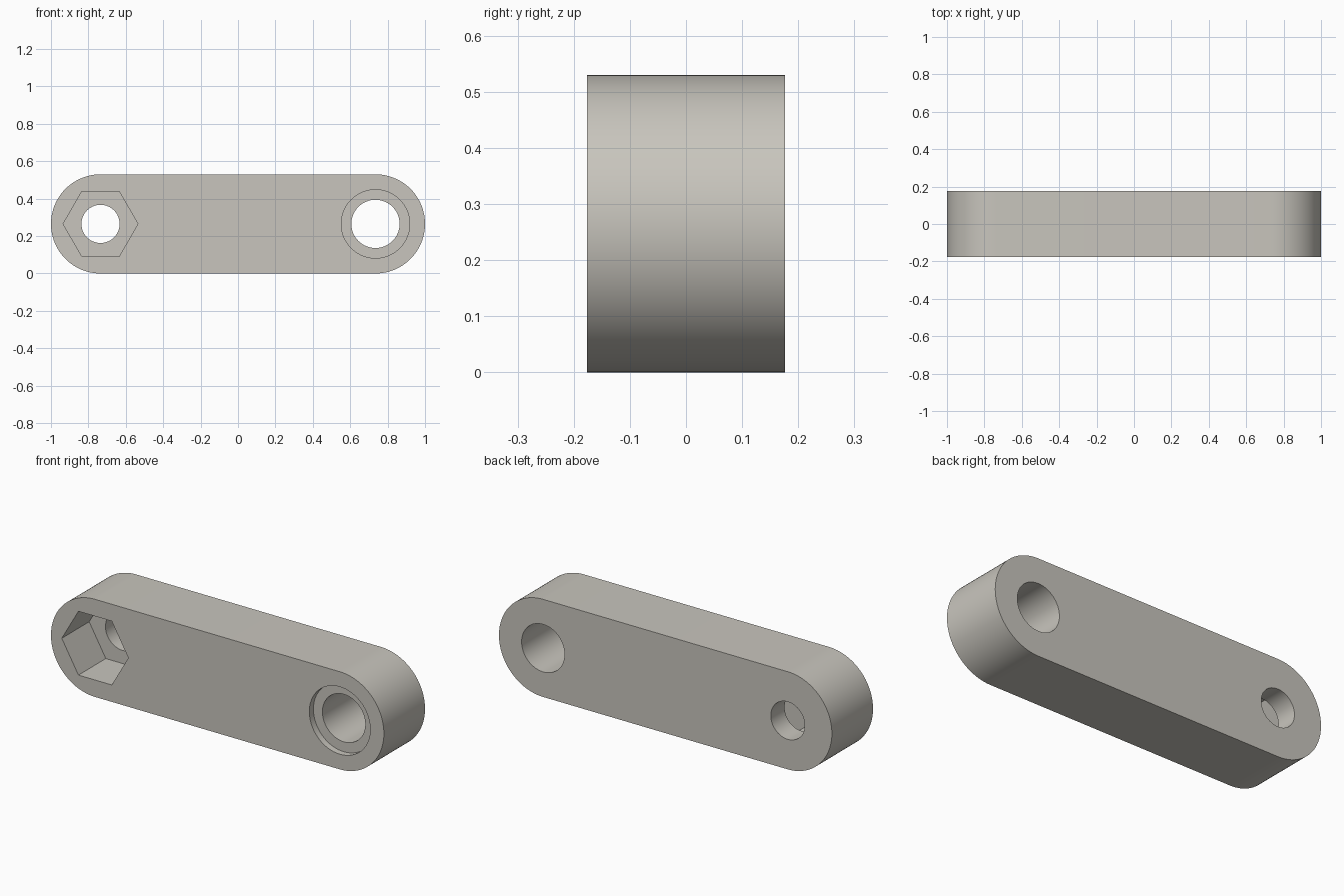
import bpy, bmesh, math

if "Cube" in bpy.data.objects:
    bpy.data.objects.remove(bpy.data.objects["Cube"])

R = 0.265            # end radius, also half the height
CX = 0.735           # hole centre distance from the middle
HALF = 0.1765        # half thickness
OUT = 0.05           # cutter overshoot


def arc(cx, r, n, start=0.0, sweep=2 * math.pi, closed=False):
    """Points (x, z) on an arc around a hole centre."""
    count = n + 1 if closed else n
    return [(cx + r * math.cos(start + sweep * i / n),
             R + r * math.sin(start + sweep * i / n)) for i in range(count)]


def prism(name, profile, y0, y1):
    """Extrude an (x, z) profile from y0 to y1."""
    bm = bmesh.new()
    face = bm.faces.new([bm.verts.new((x, y0, z)) for x, z in profile])
    ext = bmesh.ops.extrude_face_region(bm, geom=[face])
    moved = [v for v in ext["geom"] if isinstance(v, bmesh.types.BMVert)]
    bmesh.ops.translate(bm, verts=moved, vec=(0, y1 - y0, 0))
    bmesh.ops.recalc_face_normals(bm, faces=bm.faces)
    mesh = bpy.data.meshes.new(name)
    bm.to_mesh(mesh)
    bm.free()
    obj = bpy.data.objects.new(name, mesh)
    bpy.context.collection.objects.link(obj)
    return obj


# Rounded link bar
outline = (arc(CX, R, 48, -math.pi / 2, math.pi, True)
           + arc(-CX, R, 48, math.pi / 2, math.pi, True))
link = prism("link_bar", outline, -HALF, HALF)

# Nut pocket, bolt hole, bearing hole and its shallow counterbore
cutters = [
    prism("nut_pocket_cutter", arc(-CX, 0.2, 6), -HALF - OUT, -HALF + 0.235),
    prism("bolt_hole_cutter", arc(-CX, 0.102, 64), -HALF - OUT, HALF + OUT),
    prism("counterbore_cutter", arc(CX, 0.183, 64), -HALF - OUT, -HALF + 0.035),
    prism("bearing_hole_cutter", arc(CX, 0.129, 64), -HALF - OUT, HALF + OUT),
]
bpy.context.view_layer.objects.active = link
link.select_set(True)
for cutter in cutters:
    cutter.hide_render = True
    mod = link.modifiers.new(cutter.name, "BOOLEAN")
    mod.operation = "DIFFERENCE"
    mod.solver = "EXACT"
    mod.object = cutter
    bpy.ops.object.modifier_apply(modifier=mod.name)
    bpy.data.objects.remove(cutter)

# Single warm grey finish
grey = bpy.data.materials.new("warm_grey")
grey.diffuse_color = (0.58, 0.56, 0.51, 1)
grey.use_nodes = True
grey.node_tree.nodes["Principled BSDF"].inputs["Base Color"].default_value = grey.diffuse_color
link.data.materials.clear()
link.data.materials.append(grey)
for poly in link.data.polygons:
    poly.material_index = 0
bpy.ops.object.shade_smooth_by_angle(angle=math.radians(30))
